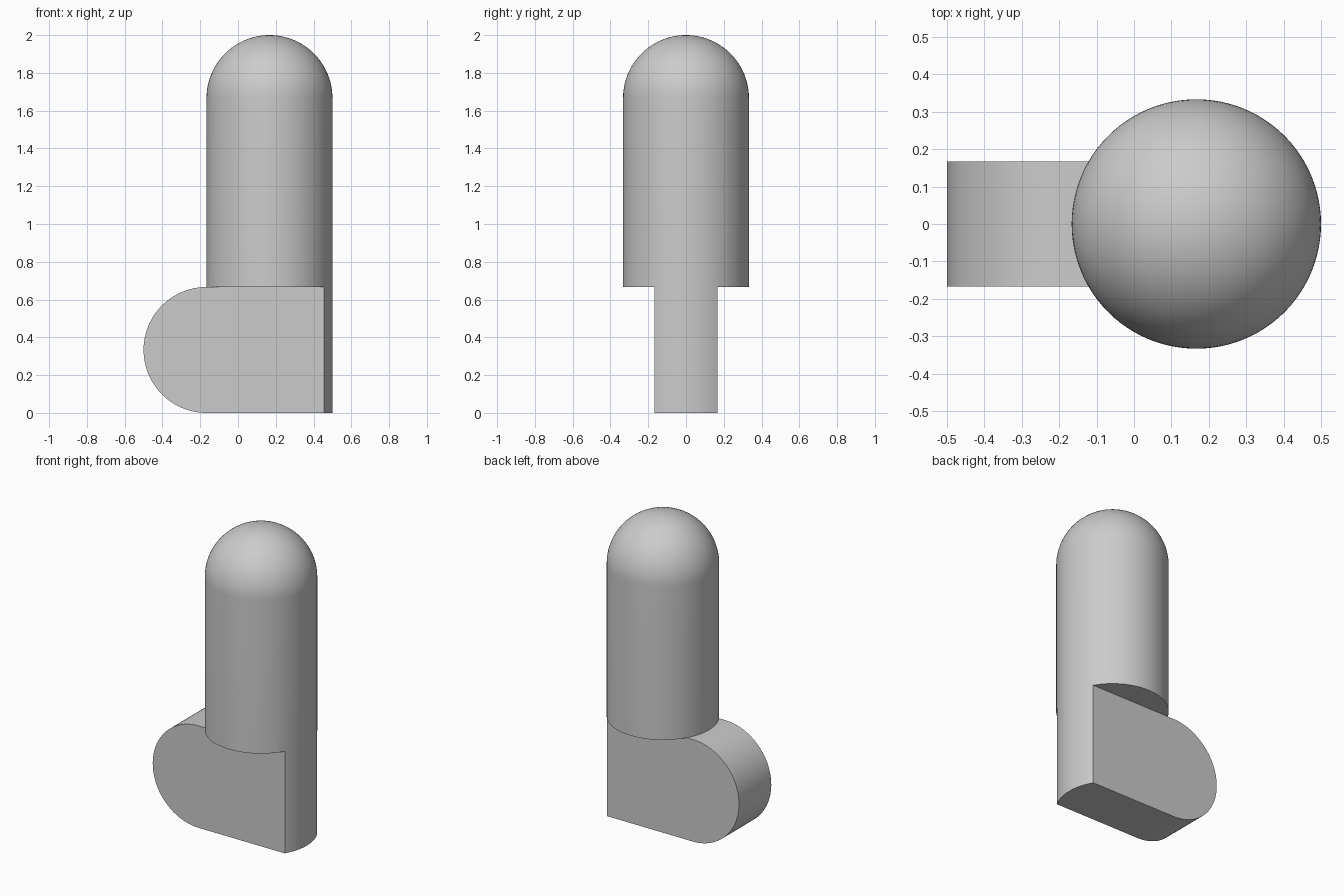
import bpy, bmesh
from math import sin, cos, pi, radians, asin

cube = bpy.data.objects.get("Cube")
if cube:
    bpy.data.objects.remove(cube, do_unlink=True)

R = 1 / 3          # radius of the post and of the rounded toe
CX = R / 2         # post axis
HALF = R / 2       # half thickness of the foot
HEIGHT = 2.0
SEGS = 96

grey = bpy.data.materials.new("light_grey")
grey.use_nodes = True
colour = (0.6, 0.6, 0.6, 1)
grey.diffuse_color = colour
grey.node_tree.nodes["Principled BSDF"].inputs["Base Color"].default_value = colour


def finish(name, bm):
    bmesh.ops.recalc_face_normals(bm, faces=bm.faces)
    mesh = bpy.data.meshes.new(name)
    bm.to_mesh(mesh)
    bm.free()
    mesh.materials.append(grey)
    obj = bpy.data.objects.new(name, mesh)
    bpy.context.collection.objects.link(obj)
    bpy.ops.object.select_all(action="DESELECT")
    obj.select_set(True)
    bpy.context.view_layer.objects.active = obj
    bpy.ops.object.shade_smooth_by_angle(angle=radians(30))
    return obj


def bridge(bm, a, b):
    for i in range(len(a)):
        j = (i + 1) % len(a)
        bm.faces.new((a[i], a[j], b[j], b[i]))


# Round post with a hemispherical top and flat underside
bm = bmesh.new()
steps = SEGS // 4
profile = [(R, 2 * R)]
profile += [(R * cos(i * pi / 2 / steps), HEIGHT - R + R * sin(i * pi / 2 / steps))
            for i in range(steps)]
rings = [[bm.verts.new((CX + r * cos(2 * pi * k / SEGS), r * sin(2 * pi * k / SEGS), z))
          for k in range(SEGS)] for r, z in profile]
for low, high in zip(rings, rings[1:]):
    bridge(bm, low, high)
bm.faces.new(rings[0])
tip = bm.verts.new((CX, 0, HEIGHT))
for k in range(SEGS):
    bm.faces.new((rings[-1][k], rings[-1][(k + 1) % SEGS], tip))
finish("domed_post", bm)

# Foot: slices across y, with a rounded toe and a heel following the post wall
bm = bmesh.new()
slices = SEGS // 6
reach = asin(HALF / R)
loops = []
for s in range(slices + 1):
    a = -reach + 2 * reach * s / slices
    y, heel = R * sin(a), CX + R * cos(a)
    toe = [(-CX - R * sin(pi * i / 48), R + R * cos(pi * i / 48)) for i in range(49)]
    outline = toe + [(heel, 0), (heel, 2 * R)]
    loops.append([bm.verts.new((x, y, z)) for x, z in outline])
for a, b in zip(loops, loops[1:]):
    bridge(bm, a, b)
bm.faces.new(loops[0])
bm.faces.new(loops[-1])
finish("rounded_foot", bm)
